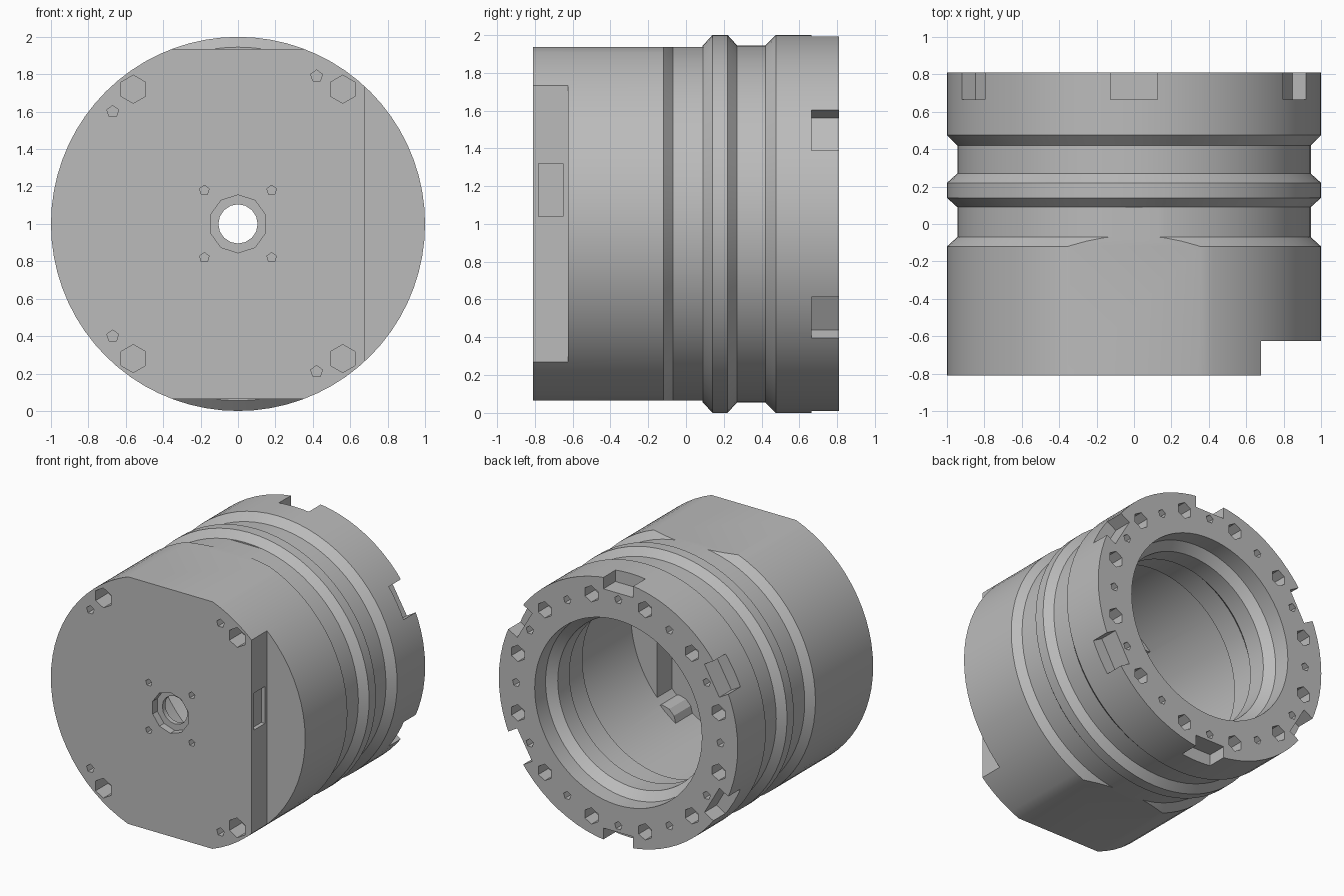
import bpy, bmesh, math
from mathutils import Matrix

cube = bpy.data.objects.get("Cube")
if cube:
    bpy.data.objects.remove(cube, do_unlink=True)

CENTRE_Z = 1.0

metal = bpy.data.materials.new("plain grey metal")
GREY = (0.5, 0.5, 0.5, 1)
metal.use_nodes = True
metal.diffuse_color = GREY
metal.node_tree.nodes["Principled BSDF"].inputs["Base Color"].default_value = GREY


def finish(name, bm):
    bmesh.ops.recalc_face_normals(bm, faces=bm.faces)
    mesh = bpy.data.meshes.new(name)
    bm.to_mesh(mesh)
    bm.free()
    mesh.materials.append(metal)
    obj = bpy.data.objects.new(name, mesh)
    bpy.context.collection.objects.link(obj)
    return obj


def lathe(name, profile, sides=72):
    """Solid turned around the y axis from (y, radius) pairs, capped at both ends."""
    bm = bmesh.new()
    rings = []
    for y, r in profile:
        angles = [math.tau * i / sides for i in range(sides)]
        rings.append([bm.verts.new((r * math.cos(a), y, CENTRE_Z + r * math.sin(a))) for a in angles])
    for a, b in zip(rings, rings[1:]):
        for i in range(sides):
            j = (i + 1) % sides
            bm.faces.new((a[i], a[j], b[j], b[i]))
    bm.faces.new(rings[0])
    bm.faces.new(rings[-1])
    return finish(name, bm)


def add_box(bm, x, y, z, turn=0.0):
    """Box between the given (low, high) limits, measured from the axis and turned about it."""
    size = Matrix.Diagonal((x[1] - x[0], y[1] - y[0], z[1] - z[0], 1))
    middle = Matrix.Translation((sum(x) / 2, sum(y) / 2, sum(z) / 2))
    place = Matrix.Translation((0, 0, CENTRE_Z)) @ Matrix.Rotation(turn, 4, 'Y')
    bmesh.ops.create_cube(bm, size=1, matrix=place @ middle @ size)


def add_pin(bm, x, z, y, r, sides=6):
    """Cylinder lying along y."""
    place = Matrix.Translation((x, sum(y) / 2, CENTRE_Z + z)) @ Matrix.Rotation(math.pi / 2, 4, 'X')
    bmesh.ops.create_cone(bm, cap_ends=True, segments=sides, radius1=r, radius2=r,
                          depth=y[1] - y[0], matrix=place)


def cut(target, cutter):
    mod = target.modifiers.new("cut", 'BOOLEAN')
    mod.operation = 'DIFFERENCE'
    mod.solver = 'EXACT'
    mod.use_self = True
    mod.object = cutter
    bpy.context.view_layer.objects.active = target
    bpy.ops.object.modifier_apply(modifier=mod.name)
    bpy.data.objects.remove(cutter, do_unlink=True)


# Turned outer body with two grooves and a raised rib
body = lathe("housing", [
    (-0.81, 1), (-0.12, 1), (-0.07, 0.945), (0.09, 0.945), (0.14, 1), (0.22, 1),
    (0.27, 0.945), (0.42, 0.945), (0.475, 1), (0.81, 1)])

# Hollow interior with a stepped mouth
cavity = lathe("cavity", [
    (0.9, 0.70), (0.68, 0.70), (0.62, 0.64), (0.48, 0.64), (0.42, 0.70),
    (0.24, 0.70), (0.18, 0.84), (-0.72, 0.84)])

# Wall behind the side step and four screw bosses stay solid inside
bosses = bmesh.new()
add_box(bosses, (0.62, 1.1), (-0.9, -0.54), (-1, 1))
for sx in (-1, 1):
    for sz in (-1, 1):
        add_pin(bosses, sx * 0.56, sz * 0.71, (-0.9, -0.52), 0.11, 12)
cut(cavity, finish("inner_bosses", bosses))
cut(body, cavity)

# Top and bottom flats, side step and its pocket
flats = bmesh.new()
for z in ((0.935, 1.2), (-1.2, -0.935)):
    add_box(flats, (-1.2, 1.2), (-1, 0.088), z)
add_box(flats, (0.68, 1.3), (-1.1, -0.625), (-0.9, 0.9))
add_box(flats, (0.65, 0.75), (-0.78, -0.65), (0.04, 0.32))
cut(body, finish("flat_cutters", flats))

# Front holes: centre bore, screws and locating pins
holes = bmesh.new()
add_pin(holes, 0, 0, (-0.95, -0.755), 0.155, 10)
add_pin(holes, 0, 0, (-0.9, -0.6), 0.105, 16)
for sx in (-1, 1):
    for sz in (-1, 1):
        add_pin(holes, sx * 0.56, sz * 0.72, (-0.9, -0.66), 0.075)
        add_pin(holes, sx * 0.18, sz * 0.18, (-0.9, -0.76), 0.027, 5)
for sz in (-1, 1):
    add_pin(holes, -0.67, sz * 0.6, (-0.9, -0.74), 0.033, 5)
    add_pin(holes, 0.42, sz * 0.79, (-0.9, -0.74), 0.033, 5)

# Rear ring: six rim notches, alternating large and small holes
for i in range(6):
    add_box(holes, (-0.125, 0.125), (0.665, 0.95), (0.905, 1.2), i * math.tau / 6)
for i in range(24):
    a = math.tau * i / 24
    ring, r, sides = (0.87, 0.062, 6) if i % 2 else (0.855, 0.032, 5)
    add_pin(holes, ring * math.cos(a), ring * math.sin(a), (0.69, 0.9), r, sides)
cut(body, finish("hole_cutters", holes))

# Smooth the turned surfaces, keep machined edges crisp
bpy.ops.object.select_all(action='DESELECT')
body.select_set(True)
bpy.context.view_layer.objects.active = body
bpy.ops.object.shade_smooth_by_angle(angle=math.radians(25))
